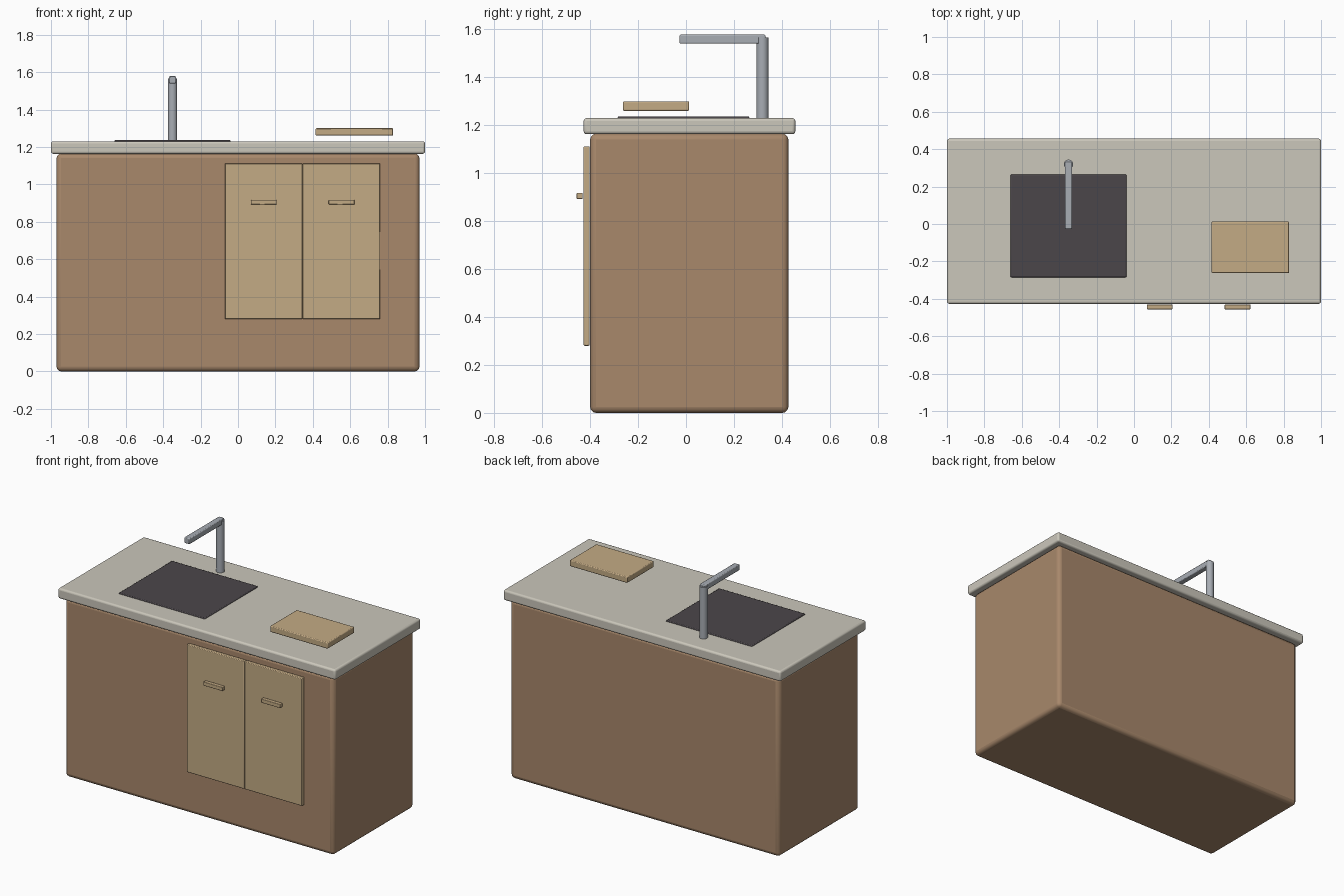
import bpy
import math

if "Cube" in bpy.data.objects:
    bpy.data.objects.remove(bpy.data.objects["Cube"])


def material(name, rgb):
    """Flat colour given as 0-255 sRGB, stored as linear."""
    m = bpy.data.materials.new(name)
    lin = [((c / 255 + 0.055) / 1.055) ** 2.4 for c in rgb]
    m.diffuse_color = (*lin, 1)
    m.use_nodes = True
    m.node_tree.nodes["Principled BSDF"].inputs["Base Color"].default_value = m.diffuse_color
    return m


BROWN = material("brown cabinet", (168, 136, 107))
WOOD = material("light wood", (196, 171, 133))
STONE = material("pale stone", (203, 199, 187))
DARK = material("dark basin", (75, 70, 74))
METAL = material("grey metal", (168, 173, 180))


def finish(ob, name, mat, bevel=0.0, segments=3):
    ob.name = name
    ob.data.materials.append(mat)
    if bevel:
        mod = ob.modifiers.new("soft edges", "BEVEL")
        mod.width = bevel
        mod.segments = segments
        mod.limit_method = "ANGLE"
        mod.angle_limit = math.radians(40)
    bpy.ops.object.shade_smooth_by_angle(angle=math.radians(35))
    return ob


def box(name, mat, x, y, z, bevel=0.0, segments=3):
    """Box spanning the given (low, high) ranges."""
    ranges = (x, y, z)
    bpy.ops.mesh.primitive_cube_add(size=1, location=[(a + b) / 2 for a, b in ranges])
    ob = bpy.context.object
    ob.scale = [b - a for a, b in ranges]
    bpy.ops.object.transform_apply(location=False, rotation=False, scale=True)
    return finish(ob, name, mat, bevel, segments)


# Cabinet and worktop
box("cabinet_body", BROWN, (-0.97, 0.97), (-0.40, 0.427), (0, 1.165), 0.025)
box("worktop", STONE, (-1, 1), (-0.427, 0.456), (1.163, 1.23), 0.012)

# Pair of doors with bar handles
for side, x0 in (("left", -0.07), ("right", 0.346)):
    box(side + "_door", WOOD, (x0, x0 + 0.414), (-0.427, -0.402), (0.28, 1.112), 0.004, 2)
    box(side + "_handle", WOOD, (x0 + 0.139, x0 + 0.277), (-0.456, -0.431), (0.892, 0.917), 0.003, 2)

# Sink basin, just proud of the worktop
box("sink_basin", DARK, (-0.66, -0.04), (-0.285, 0.264), (1.18, 1.237), 0.005, 2)

# Tap: round post and square spout
bpy.ops.mesh.primitive_cylinder_add(vertices=32, radius=0.025, depth=0.345,
                                    location=(-0.35, 0.319, 1.3925))
finish(bpy.context.object, "tap_post", METAL)
box("tap_spout", METAL, (-0.369, -0.331), (-0.027, 0.331), (1.54, 1.578), 0.005, 2)

# Chopping board
box("chopping_board", WOOD, (0.415, 0.83), (-0.263, 0.013), (1.26, 1.30), 0.005, 2)
